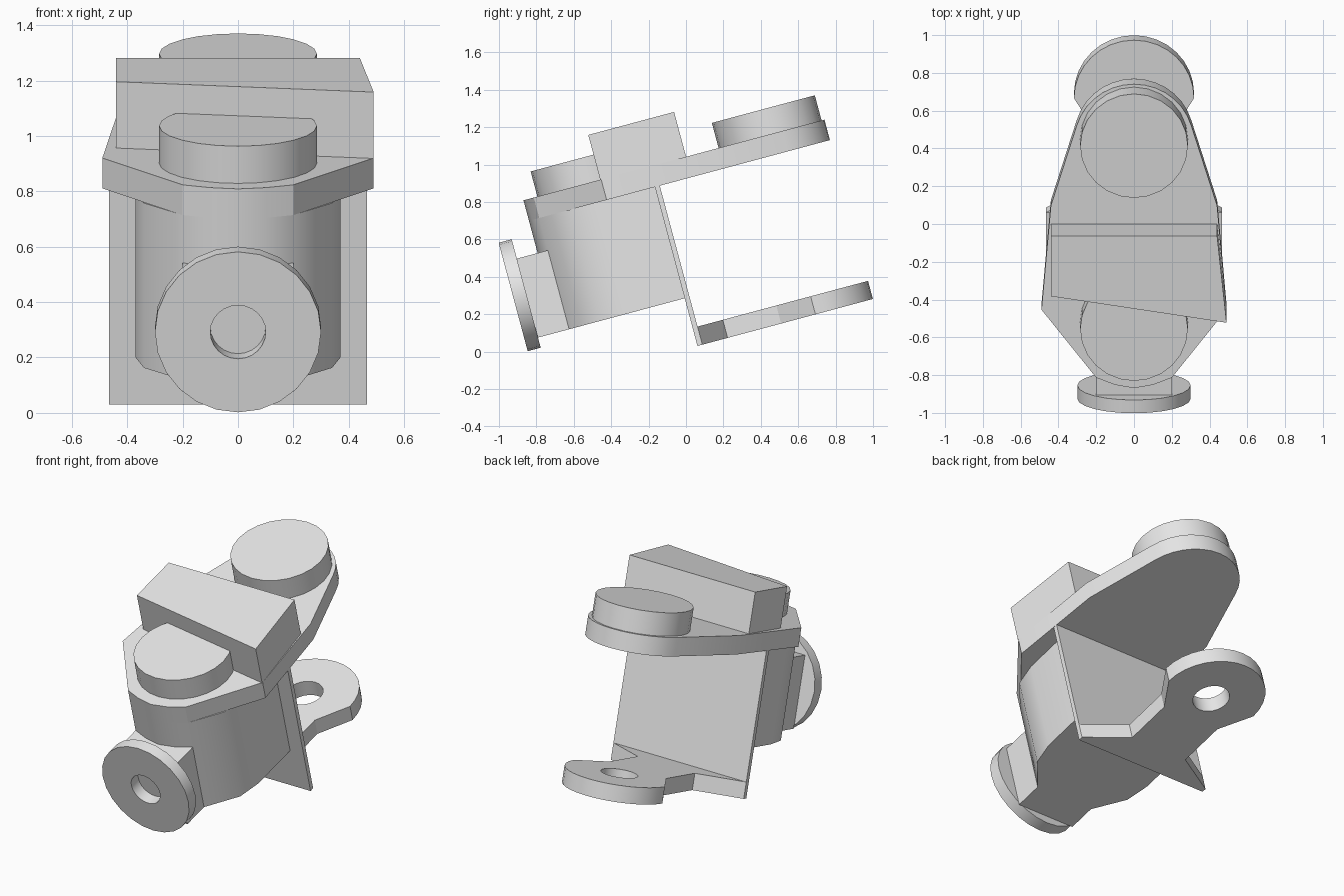
import bpy, bmesh
from math import sin, cos, pi, radians
from mathutils import Matrix

TILT = Matrix.Rotation(radians(15), 4, 'X')   # whole assembly leans back
SIDES = 24

cube = bpy.data.objects.get("Cube")
if cube:
    bpy.data.objects.remove(cube, do_unlink=True)

grey = bpy.data.materials.new("plain_grey")
grey.use_nodes = True
grey.diffuse_color = (0.8, 0.8, 0.8, 1)
grey.node_tree.nodes["Principled BSDF"].inputs["Base Color"].default_value = (0.8, 0.8, 0.8, 1)


def prism(name, outline, low, high, turn=Matrix.Identity(4)):
    """Extrude an outline from low to high, then lean it with the assembly."""
    bm = bmesh.new()
    face = bm.faces.new([bm.verts.new((x, y, low)) for x, y in outline])
    top = bmesh.ops.extrude_face_region(bm, geom=[face])
    verts = [v for v in top["geom"] if isinstance(v, bmesh.types.BMVert)]
    bmesh.ops.translate(bm, verts=verts, vec=(0, 0, high - low))
    bmesh.ops.recalc_face_normals(bm, faces=bm.faces)
    bm.transform(TILT @ turn)
    mesh = bpy.data.meshes.new(name)
    bm.to_mesh(mesh)
    bm.free()
    mesh.materials.append(grey)
    obj = bpy.data.objects.new(name, mesh)
    bpy.context.collection.objects.link(obj)
    return obj


def arc(centre, radius, start, end, steps):
    angles = [start + (end - start) * i / steps for i in range(steps + 1)]
    return [(radius * cos(a), centre + radius * sin(a)) for a in angles]


def circle(centre, radius):
    return arc(centre, radius, 0, 2 * pi, SIDES)[:-1]


def mirrored(half):
    """Complete a +x half outline with its -x side."""
    return half + [(-x, y) for x, y in reversed(half) if abs(x) > 1e-4]


def box(name, half_width, front, back, low, high):
    return prism(name, mirrored([(half_width, front), (half_width, back)]), low, high)


def cut(obj, cutter):
    mod = obj.modifiers.new("hole", 'BOOLEAN')
    mod.operation = 'DIFFERENCE'
    mod.solver = 'EXACT'
    mod.object = cutter
    cutter.hide_render = True
    bpy.context.view_layer.objects.active = obj
    bpy.ops.object.modifier_apply(modifier=mod.name)
    bpy.data.objects.remove(cutter, do_unlink=True)


parts = []
nose = [(0, -0.63), (0.1, -0.612), (0.2, -0.573)]

# Upper plate with pointed front and round rear
plate = nose + [(0.49, -0.2), (0.44, 0.37)] + arc(0.72, 0.316, radians(16), pi / 2, 7)
parts.append(prism("upper_plate", mirrored(plate), 0.893, 1.006))

# Round bosses on the upper plate
for name, centre in (("front_boss", -0.268), ("rear_boss", 0.735)):
    parts.append(prism(name, circle(centre, 0.285), 1.006, 1.145))

# Skewed block across the upper plate
block = [(0.49, -0.205), (0.44, 0.27), (-0.44, 0.27), (-0.44, -0.06)]
parts.append(prism("top_block", block, 1.006, 1.254))

# Main body below the plate
body = nose + [(0.34, -0.405), (0.37, -0.26), (0.37, 0.067)]
parts.append(prism("main_body", mirrored(body), 0.277, 0.893))

# Thin wall joining upper plate and lower lug
parts.append(box("back_wall", 0.465, 0.067, 0.094, 0.013, 0.893))

# Lower lug with waist, round ear and pin hole
lug_half = [(0.465, 0.094), (0.2, 0.234), (0.2, 0.53)] + arc(0.72, 0.318, 0, pi / 2, 8)
lug = prism("lower_lug", mirrored(lug_half), 0.013, 0.113)
cut(lug, prism("pin_hole", circle(0.72, 0.108), -0.1, 0.3))
parts.append(lug)

# Front mount and flange with a round recess
parts.append(box("front_mount", 0.2, -0.745, -0.5, 0.277, 0.714))
upright = Matrix.Rotation(pi / 2, 4, 'X')      # outline stands up, depth runs forward
flange = prism("front_flange", circle(0.521, 0.3), 0.745, 0.817, upright)
cut(flange, prism("recess", circle(0.521, 0.1), 0.6, 0.9, upright))
parts.append(flange)

bpy.ops.object.select_all(action='DESELECT')
for part in parts:
    part.select_set(True)
bpy.context.view_layer.objects.active = parts[0]
bpy.ops.object.shade_smooth_by_angle(angle=radians(30))
